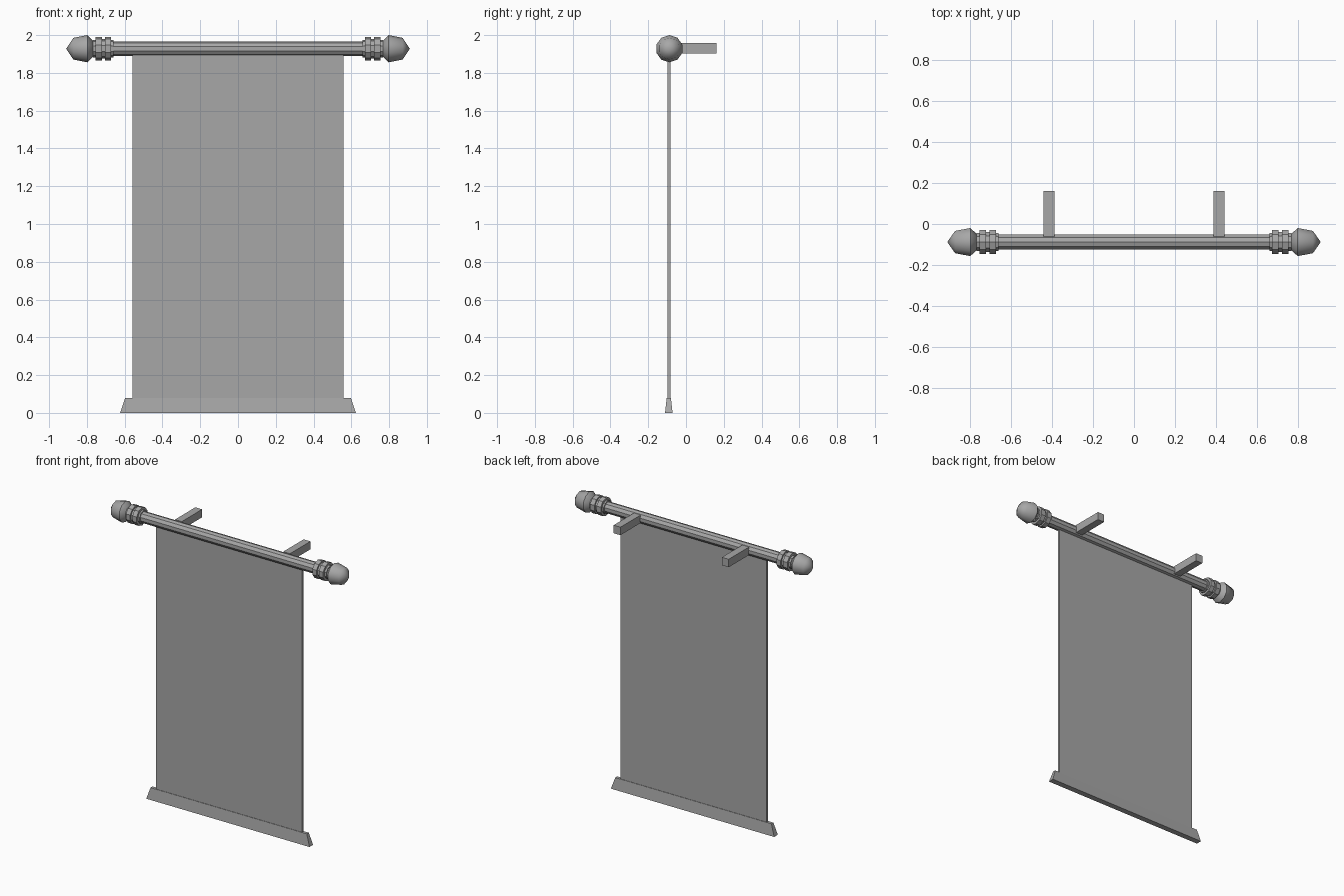
import bpy, bmesh, math

if "Cube" in bpy.data.objects:
    bpy.data.objects.remove(bpy.data.objects["Cube"])

AXIS_Y, AXIS_Z, SIDES = -0.088, 1.928, 10

# Dark grey shared by all parts
grey = bpy.data.materials.new("dark_grey")
grey.diffuse_color = (0.39, 0.39, 0.39, 1)
grey.use_nodes = True
grey.node_tree.nodes["Principled BSDF"].inputs["Base Color"].default_value = grey.diffuse_color


def make_object(name, bm):
    bmesh.ops.recalc_face_normals(bm, faces=bm.faces)
    mesh = bpy.data.meshes.new(name)
    bm.to_mesh(mesh)
    bm.free()
    mesh.materials.append(grey)
    obj = bpy.data.objects.new(name, mesh)
    bpy.context.collection.objects.link(obj)
    return obj


def lathe_x(name, profile, side=1):
    """Revolve (x, radius) points around the rod axis; ends are closed."""
    bm = bmesh.new()
    rings = []
    for x, r in profile:
        if r == 0:
            rings.append([bm.verts.new((side * x, AXIS_Y, AXIS_Z))] * SIDES)
            continue
        angles = [2 * math.pi * i / SIDES for i in range(SIDES)]
        rings.append([bm.verts.new((side * x, AXIS_Y + r * math.sin(a),
                                    AXIS_Z + r * math.cos(a))) for a in angles])
    for a, b in zip(rings, rings[1:]):
        for i in range(SIDES):
            j = (i + 1) % SIDES
            bm.faces.new(list(dict.fromkeys((a[i], a[j], b[j], b[i]))))
    for ring in (rings[0], rings[-1]):
        if len(set(ring)) > 1:
            bm.faces.new(ring)
    return make_object(name, bm)


def box(name, center, size, taper=(1, 1)):
    """Box whose top face is scaled by taper in x and y."""
    bm = bmesh.new()
    bmesh.ops.create_cube(bm, size=1)
    for v in bm.verts:
        tx, ty = taper if v.co.z > 0 else (1, 1)
        v.co.x = center[0] + v.co.x * size[0] * tx
        v.co.y = center[1] + v.co.y * size[1] * ty
        v.co.z = center[2] + v.co.z * size[2]
    return make_object(name, bm)


# Hanging rod
lathe_x("rod", [(-0.76, 0.038), (0.76, 0.038)])

# Banner cloth and the flared weight bar at its hem
box("banner_cloth", (0, AXIS_Y - 0.003, 0.98), (1.117, 0.016, 1.84))
box("bottom_bar", (0, AXIS_Y - 0.003, 0.04), (1.248, 0.04, 0.08), (0.957, 0.55))

for side, label in ((-1, "left"), (1, "right")):
    # Double-ring collar
    lathe_x("collar_" + label, [
        (0.66, 0.036), (0.66, 0.046), (0.672, 0.046), (0.672, 0.062),
        (0.704, 0.062), (0.704, 0.051), (0.721, 0.051), (0.721, 0.062),
        (0.754, 0.062), (0.754, 0.046), (0.768, 0.046)], side)

    # Rounded finial
    finial = lathe_x("finial_" + label, [
        (0.765, 0.04), (0.798, 0.072), (0.872, 0.057), (0.91, 0)], side)
    bpy.ops.object.select_all(action='DESELECT')
    finial.select_set(True)
    bpy.context.view_layer.objects.active = finial
    bpy.ops.object.shade_smooth_by_angle(angle=math.radians(50))

    # Wall bracket
    box("bracket_" + label, (side * 0.414, 0.051, 1.931), (0.052, 0.222, 0.055))
